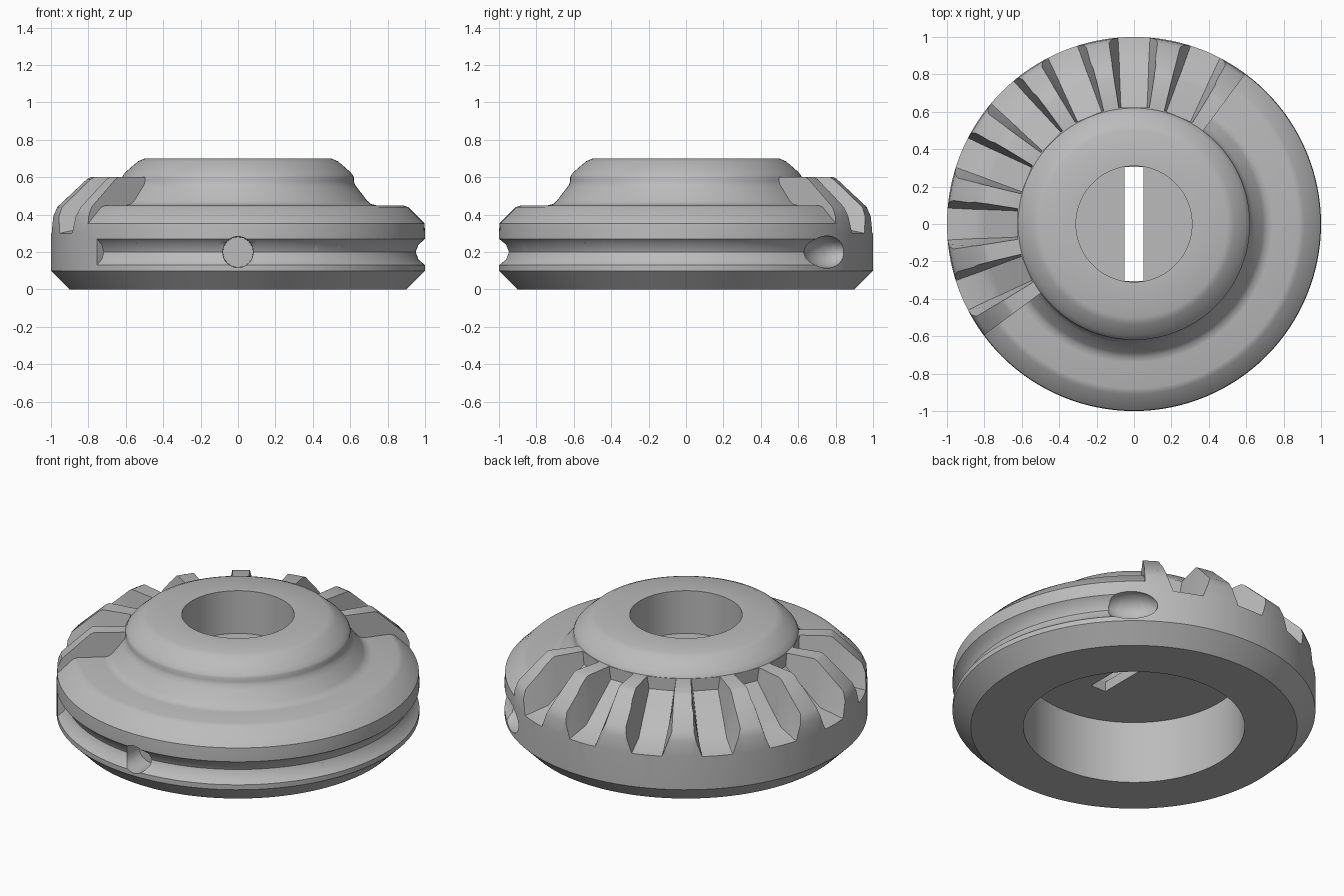
import bpy, bmesh, math
from mathutils import Matrix, Vector

if "Cube" in bpy.data.objects:
    bpy.data.objects.remove(bpy.data.objects["Cube"])

grey = bpy.data.materials.new("plain grey")
grey.diffuse_color = (0.5, 0.5, 0.5, 1)
grey.use_nodes = True
grey.node_tree.nodes["Principled BSDF"].inputs["Base Color"].default_value = grey.diffuse_color


def make(name, bm):
    bmesh.ops.recalc_face_normals(bm, faces=bm.faces)
    mesh = bpy.data.meshes.new(name)
    bm.to_mesh(mesh)
    bm.free()
    mesh.materials.append(grey)
    ob = bpy.data.objects.new(name, mesh)
    bpy.context.collection.objects.link(ob)
    return ob


def revolve(name, profile, a0=0, a1=360, segs=128):
    """Turn a closed (radius, z) outline about z, fully or over a sector."""
    full = a1 - a0 >= 360
    bm = bmesh.new()
    rings = []
    for i in range(segs if full else segs + 1):
        a = math.radians(a0 + (a1 - a0) * i / segs)
        rings.append([bm.verts.new((r * math.cos(a), r * math.sin(a), z)) for r, z in profile])
    n = len(profile)
    for i in range(segs):
        p, q = rings[i], rings[(i + 1) % len(rings)]
        for j in range(n):
            k = (j + 1) % n
            bm.faces.new((p[j], q[j], q[k], p[k]))
    if not full:
        bm.faces.new(rings[0])
        bm.faces.new(rings[-1])
    return make(name, bm)


def cut(target, cutter):
    mod = target.modifiers.new("cut", 'BOOLEAN')
    mod.operation = 'DIFFERENCE'
    mod.solver = 'MANIFOLD'
    mod.object = cutter
    bpy.context.view_layer.objects.active = target
    bpy.ops.object.modifier_apply(modifier=mod.name)
    bpy.data.objects.remove(cutter)


# body at full tooth height, with wide bore below and narrow bore above a thin web
gear = revolve("gear_body", [
    (0.61, 0), (0.90, 0), (1.0, 0.10), (1.0, 0.30), (0.995, 0.39), (0.975, 0.44),
    (0.815, 0.59), (0.795, 0.60), (0.62, 0.60), (0.614, 0.612), (0.598, 0.63),
    (0.535, 0.685), (0.50, 0.70),
    (0.31, 0.70), (0.31, 0.44), (0.02, 0.44), (0.02, 0.38), (0.61, 0.38)])

# lower stepped shoulder on the toothless side
cut(gear, revolve("shoulder_cutter", [
    (0.63, 0.66), (0.6198, 0.61), (0.6195, 0.58), (0.625, 0.56), (0.64, 0.54), (0.69, 0.475),
    (0.71, 0.457), (0.74, 0.45), (0.88, 0.45), (0.91, 0.44), (1.0, 0.35), (1.04, 0.31),
    (1.1, 0.31), (1.1, 0.66)], 216.5625, 413.4375, 70))

# gaps between the eight bevel teeth: radius, floor z, floor half width, top z, top half width
stations = [(0.622, 0.525, 0.070, 0.62, 0.085), (0.80, 0.37, 0.077, 0.62, 0.113),
            (0.85, 0.33, 0.078, 0.58, 0.122), (0.99, 0.302, 0.085, 0.46, 0.145),
            (1.04, 0.292, 0.088, 0.44, 0.155)]
for i in range(7):
    bm = bmesh.new()
    loops = []
    for r, z, half, zt, top in stations:
        loops.append([bm.verts.new(p) for p in (
            (r, -half, z), (r, half, z), (r, top, zt), (r, -top, zt))])
    for p, q in zip(loops, loops[1:]):
        for j in range(4):
            k = (j + 1) % 4
            bm.faces.new((p[j], q[j], q[k], p[k]))
    bm.faces.new(loops[0])
    bm.faces.new(loops[-1])
    bm.transform(Matrix.Rotation(math.radians(67.5 + 22.5 * i), 4, 'Z'))
    cut(gear, make("tooth_gap_cutter", bm))

# rounded channel round the toothless side
cut(gear, revolve("channel_cutter", [
    (1.05, 0.29), (1.0, 0.27), (0.965, 0.24), (0.95, 0.20), (0.965, 0.16),
    (1.0, 0.13), (1.05, 0.11)], 221, 409, 96))

# radial holes along the channel, with wide dished mouths at its two ends
for angle in (221, 240, 270, 300, 330, 409):
    a = math.radians(angle)
    out = Vector((math.cos(a), math.sin(a), 0))
    bm = bmesh.new()
    bmesh.ops.create_cone(bm, cap_ends=True, segments=32, radius1=0.08, radius2=0.085, depth=0.25)
    bm.transform(Matrix.Translation(out * 0.965 + Vector((0, 0, 0.2))) @
                 out.to_track_quat('Z', 'Y').to_matrix().to_4x4())
    cut(gear, make("hole_cutter", bm))
    if angle in (221, 409):
        bm = bmesh.new()
        bmesh.ops.create_uvsphere(bm, u_segments=32, v_segments=16, radius=1)
        bm.transform(Matrix.Translation((0, 0, 0.2)) @ Matrix.Rotation(a, 4, 'Z') @
                     Matrix.Translation((1, 0, 0)) @ Matrix.Diagonal((0.10, 0.15, 0.086, 1)))
        cut(gear, make("mouth_cutter", bm))

# slot through the web
bm = bmesh.new()
bmesh.ops.create_cube(bm, size=1, matrix=Matrix.Translation((0, 0, 0.41)) @
                      Matrix.Diagonal((0.10, 0.612, 0.2, 1)))
cut(gear, make("slot_cutter", bm))

bpy.ops.object.select_all(action='DESELECT')
gear.select_set(True)
bpy.context.view_layer.objects.active = gear
bpy.ops.object.shade_smooth_by_angle(angle=math.radians(30))
